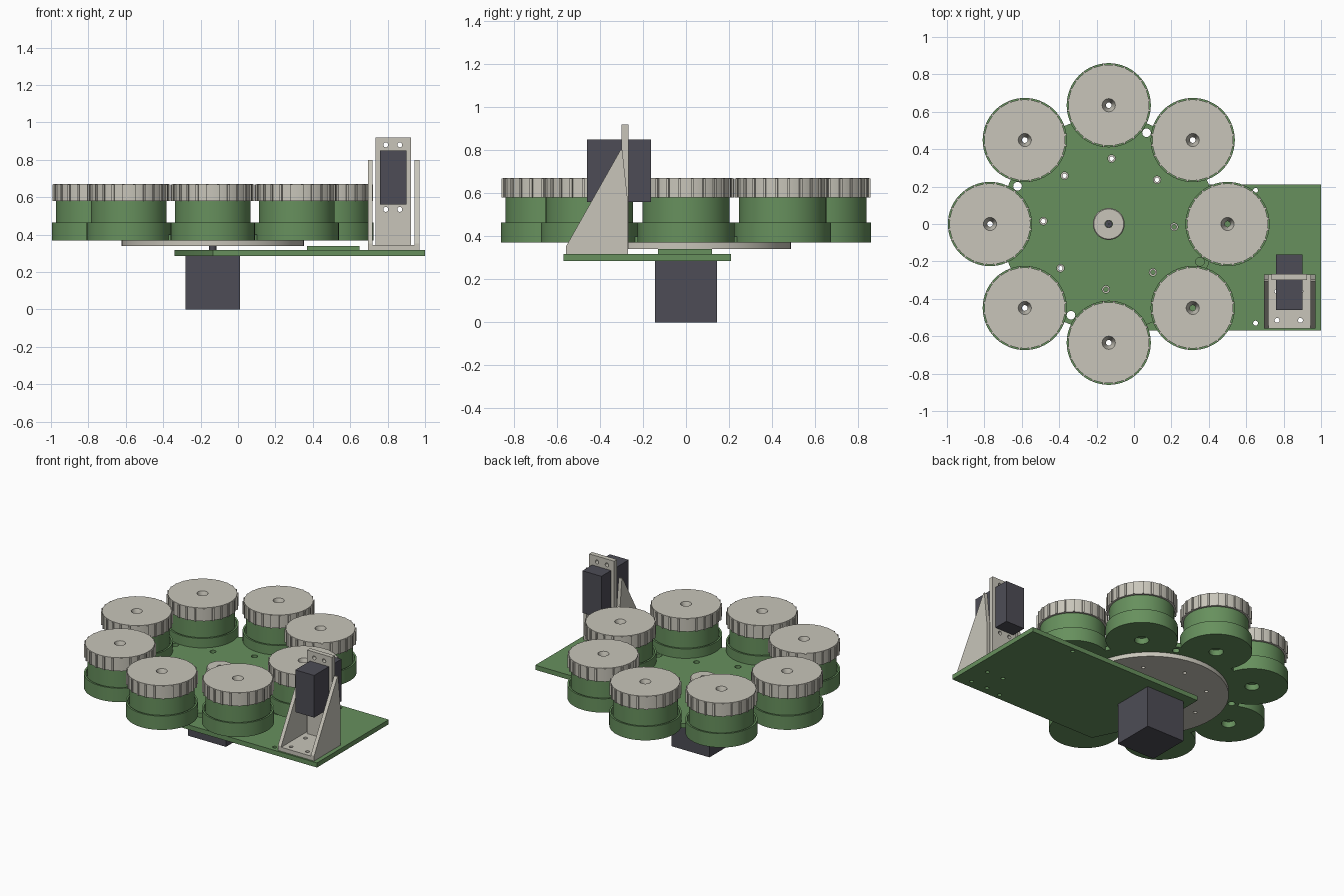
import bpy, bmesh, math
from mathutils import Matrix, Vector

cube = bpy.data.objects.get("Cube")
if cube:
    bpy.data.objects.remove(cube, do_unlink=True)


def material(name, color):
    m = bpy.data.materials.new(name)
    m.use_nodes = True
    m.diffuse_color = (*color, 1)
    m.node_tree.nodes["Principled BSDF"].inputs["Base Color"].default_value = (*color, 1)
    return m


BEIGE = material("warm beige", (0.58, 0.56, 0.49))
GREEN = material("leaf green", (0.135, 0.28, 0.11))
DARK = material("dark slate", (0.075, 0.073, 0.092))

AXIS_X = -0.135          # carousel axis
RING = 0.635             # distance of the jars from the axis


def finish(name, bm, mat, smooth=False):
    bmesh.ops.recalc_face_normals(bm, faces=bm.faces[:])
    mesh = bpy.data.meshes.new(name)
    bm.to_mesh(mesh)
    bm.free()
    ob = bpy.data.objects.new(name, mesh)
    bpy.context.collection.objects.link(ob)
    if mat:
        mesh.materials.append(mat)
    if smooth:
        activate(ob)
        bpy.ops.object.shade_smooth_by_angle(angle=math.radians(30))
    return ob


def activate(ob):
    bpy.ops.object.select_all(action='DESELECT')
    ob.select_set(True)
    bpy.context.view_layer.objects.active = ob


def add_box(bm, lo, hi, turn=Matrix()):
    lo, hi = Vector(lo), Vector(hi)
    mat = turn @ Matrix.Translation((lo + hi) / 2) @ Matrix.Diagonal((*(hi - lo), 1))
    bmesh.ops.create_cube(bm, size=1, matrix=mat)


def box(name, lo, hi, mat):
    bm = bmesh.new()
    add_box(bm, lo, hi)
    return finish(name, bm, mat)


def add_lathe(bm, profile, sides=64):
    """Revolve a closed (radius, height) loop that stays off the axis."""
    rings = [[bm.verts.new((r * math.cos(math.tau * i / sides),
                            r * math.sin(math.tau * i / sides), z))
              for r, z in profile] for i in range(sides)]
    n = len(profile)
    for i in range(sides):
        a, b = rings[i], rings[(i + 1) % sides]
        for j in range(n):
            k = (j + 1) % n
            bm.faces.new((a[j], b[j], b[k], a[k]))


def lathe(name, profile, mat):
    bm = bmesh.new()
    add_lathe(bm, profile)
    return finish(name, bm, mat, True)


def prism(name, points, depth, mat):
    """Extrude a flat outline along the given vector."""
    bm = bmesh.new()
    face = bm.faces.new([bm.verts.new(p) for p in points])
    out = bmesh.ops.extrude_face_region(bm, geom=[face])
    bmesh.ops.translate(bm, vec=depth,
                        verts=[v for v in out["geom"] if isinstance(v, bmesh.types.BMVert)])
    return finish(name, bm, mat)


def drill(ob, holes, along_y=False):
    """Cut round holes given as (centre, radius)."""
    bm = bmesh.new()
    turn = Matrix.Rotation(math.pi / 2, 4, 'X') if along_y else Matrix()
    for centre, r in holes:
        bmesh.ops.create_cone(bm, cap_ends=True, segments=24, radius1=r, radius2=r,
                              depth=0.12, matrix=Matrix.Translation(centre) @ turn)
    cutter = finish("hole_cutter", bm, None)
    cutter.hide_render = True
    mod = ob.modifiers.new("holes", 'BOOLEAN')
    mod.operation, mod.solver, mod.object = 'DIFFERENCE', 'EXACT', cutter
    activate(ob)
    bpy.ops.object.modifier_apply(modifier=mod.name)
    bpy.data.objects.remove(cutter, do_unlink=True)
    bpy.ops.object.shade_smooth_by_angle(angle=math.radians(30))


def polar(radius, degrees, z):
    a = math.radians(degrees)
    return (radius * math.cos(a), radius * math.sin(a), z)


# Base board with a tapered end, motor below and a support pad on top
board = prism("base_board", [(1, -0.57, 0.285), (1, 0.21, 0.285), (-0.34, 0.21, 0.285),
                             (-0.34, -0.15, 0.285), (-0.135, -0.57, 0.285)],
              (0, 0, 0.032), GREEN)
foot_holes = [(x, y) for x in (0.765, 0.89) for y in (-0.515, -0.36)]
drill(board, [((x, y, 0.3), 0.013) for x, y in foot_holes + [(0.65, 0.18), (0.65, -0.53)]])
box("support_pad", (0.37, -0.13, 0.317), (0.65, 0.12, 0.34), GREEN)
box("motor", (-0.28, -0.145, 0), (0.01, 0.145, 0.285), DARK)

# Turntable: lower disc, upper plate, hub and shaft
small = [(polar(0.35, 45 * i - 2.5, 0.37), 0.012) for i in range(8)]
disc = lathe("lower_disc", [(0.03, 0.34), (0.487, 0.34), (0.487, 0.37), (0.03, 0.37)], BEIGE)
drill(disc, small)
plate = lathe("carousel_plate", [(0.03, 0.37), (0.575, 0.37), (0.575, 0.4), (0.03, 0.4)], GREEN)
drill(plate, [(c, 0.02) for c, r in small]
      + [(polar(0.528, 67.5 + 90 * i, 0.385), 0.023) for i in range(4)])
hub = lathe("hub", [(0.02, 0.38), (0.085, 0.38), (0.085, 0.455), (0.08, 0.46), (0.02, 0.46)], BEIGE)
shaft = lathe("motor_shaft", [(0.002, 0.28), (0.019, 0.28), (0.019, 0.445), (0.002, 0.445)], DARK)
for ob in (disc, plate, hub, shaft):
    ob.location.x = AXIS_X

# Jar in its cup, and a ribbed cap with a conical hole
jar = lathe("jar", [(0.045, 0.37), (0.225, 0.37), (0.225, 0.465), (0.213, 0.465),
                    (0.213, 0.42), (0.203, 0.42), (0.203, 0.58), (0.015, 0.58),
                    (0.015, 0.41), (0.045, 0.41)], GREEN)
bm = bmesh.new()
add_lathe(bm, [(0.015, 0.58), (0.216, 0.58), (0.216, 0.671), (0.035, 0.671), (0.015, 0.61)])
for i in range(24):
    add_box(bm, (0.21, -0.006, 0.58), (0.224, 0.006, 0.668),
            Matrix.Rotation(math.tau * (i + 0.5) / 24, 4, 'Z'))
cap = finish("cap", bm, BEIGE, True)
for i in range(8):
    x, y, z = polar(RING, 45 * i, 0)
    for part in (jar, cap):
        ob = part
        if i:
            ob = bpy.data.objects.new(f"{part.name}_{i + 1}", part.data)
            bpy.context.collection.objects.link(ob)
        ob.location = (AXIS_X + x, y, z)

# Bracket: foot, upright and two triangular gussets
foot = box("bracket_foot", (0.695, -0.558, 0.317), (0.97, -0.27, 0.345), BEIGE)
drill(foot, [((x, y, 0.33), 0.013) for x, y in foot_holes])
upright = box("bracket_upright", (0.735, -0.3, 0.34), (0.925, -0.268, 0.92), BEIGE)
drill(upright, [((x, -0.285, z), 0.013) for x in (0.79, 0.865) for z in (0.535, 0.88)], True)
for side, x in (("right", 0.695), ("left", 0.945)):
    prism(f"bracket_gusset_{side}", [(x, -0.558, 0.335), (x, -0.27, 0.335), (x, -0.27, 0.56),
                                     (x, -0.296, 0.8), (x, -0.305, 0.8), (x, -0.558, 0.352)],
          (0.025, 0, 0), BEIGE)

# Actuator passing through the upright
box("actuator", (0.758, -0.46, 0.56), (0.902, -0.163, 0.85), DARK)
